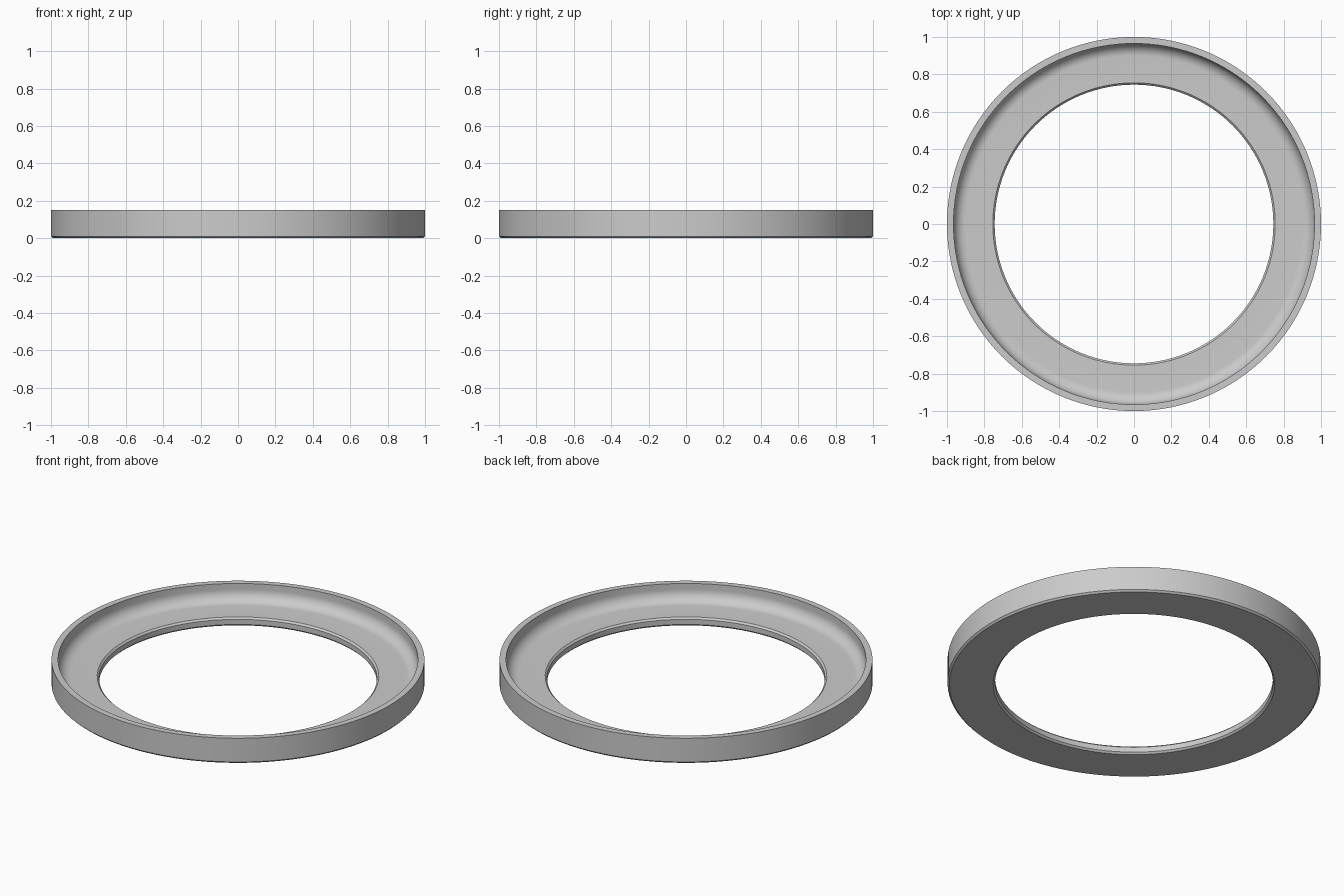
import bpy, bmesh, math

if "Cube" in bpy.data.objects:
    bpy.data.objects.remove(bpy.data.objects["Cube"])

SEGMENTS = 128
R_OUT, R_WALL, R_HOLE = 1.0, 0.965, 0.745
HEIGHT, FLOOR, CHAMFER, FILLET = 0.15, 0.05, 0.01, 0.065

# Cross-section (radius, height): chamfered hole, flat floor, filleted outer wall
profile = [
    (R_HOLE + CHAMFER, 0), (R_OUT - CHAMFER, 0), (R_OUT, CHAMFER),
    (R_OUT, HEIGHT), (R_WALL, HEIGHT),
]
for i in range(11):
    a = math.radians(9 * i)
    profile.append((R_WALL - FILLET + FILLET * math.cos(a),
                    FLOOR + FILLET - FILLET * math.sin(a)))
profile += [(R_HOLE + CHAMFER, FLOOR), (R_HOLE, FLOOR - CHAMFER), (R_HOLE, CHAMFER)]

# Revolve the closed section around z
bm = bmesh.new()
rings = []
for s in range(SEGMENTS):
    t = 2 * math.pi * s / SEGMENTS
    rings.append([bm.verts.new((r * math.cos(t), r * math.sin(t), z)) for r, z in profile])
n = len(profile)
for s in range(SEGMENTS):
    a, b = rings[s], rings[(s + 1) % SEGMENTS]
    for k in range(n):
        j = (k + 1) % n
        bm.faces.new((a[k], b[k], b[j], a[j]))
bmesh.ops.recalc_face_normals(bm, faces=bm.faces)
mesh = bpy.data.meshes.new("flanged_ring")
bm.to_mesh(mesh)
bm.free()

ring = bpy.data.objects.new("flanged_ring", mesh)
bpy.context.collection.objects.link(ring)

# Plain grey
grey = bpy.data.materials.new("light_grey")
grey.diffuse_color = (0.6, 0.6, 0.6, 1)
grey.use_nodes = True
grey.node_tree.nodes["Principled BSDF"].inputs["Base Color"].default_value = grey.diffuse_color
mesh.materials.append(grey)

# Smooth curves, crisp chamfer edges
bpy.context.view_layer.objects.active = ring
ring.select_set(True)
bpy.ops.object.shade_smooth_by_angle(angle=math.radians(30))
